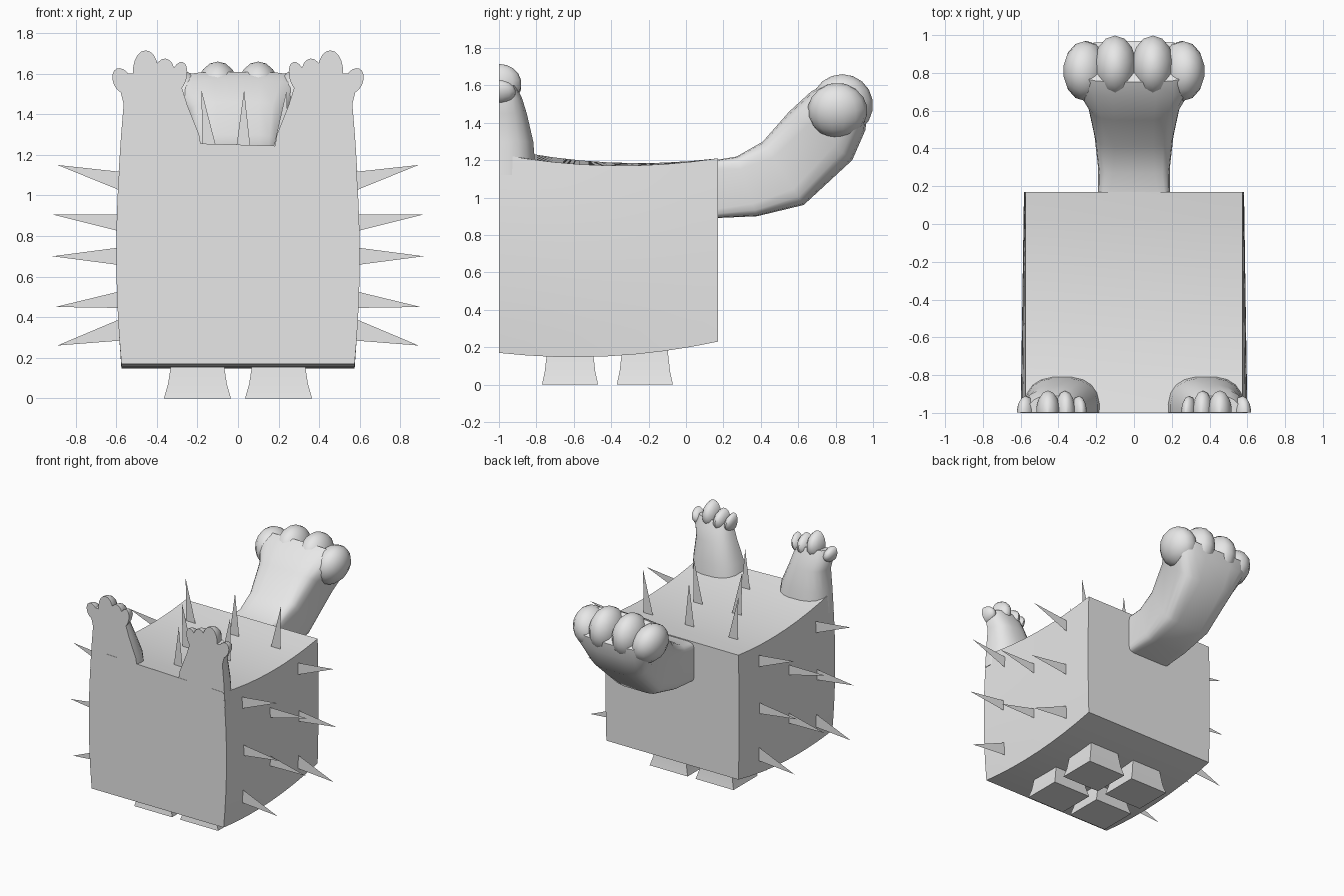
import bpy, bmesh, math
from mathutils import Vector, Matrix

cube = bpy.data.objects.get("Cube")
if cube:
    bpy.data.objects.remove(cube, do_unlink=True)

grey = bpy.data.materials.new("light grey")
grey.use_nodes = True
grey.diffuse_color = (0.8, 0.8, 0.8, 1)
grey.node_tree.nodes["Principled BSDF"].inputs["Base Color"].default_value = (0.8, 0.8, 0.8, 1)


def finish(bm, name, angle=35):
    bmesh.ops.recalc_face_normals(bm, faces=bm.faces)
    mesh = bpy.data.meshes.new(name)
    bm.to_mesh(mesh)
    bm.free()
    obj = bpy.data.objects.new(name, mesh)
    bpy.context.collection.objects.link(obj)
    mesh.materials.append(grey)
    bpy.ops.object.select_all(action='DESELECT')
    bpy.context.view_layer.objects.active = obj
    obj.select_set(True)
    bpy.ops.object.shade_smooth_by_angle(angle=math.radians(angle))
    return obj


def loft(bm, rings):
    loops = [[bm.verts.new(p) for p in ring] for ring in rings]
    n = len(loops[0])
    for a, b in zip(loops, loops[1:]):
        for i in range(n):
            j = (i + 1) % n
            bm.faces.new((a[i], a[j], b[j], b[i]))
    bm.faces.new(loops[0][::-1])
    bm.faces.new(loops[-1])


def superellipse(n, power):
    pts = []
    for i in range(n):
        t = 2 * math.pi * (i + 0.5) / n
        c, s = math.cos(t), math.sin(t)
        pts.append((math.copysign(abs(c) ** power, c), math.copysign(abs(s) ** power, s)))
    return pts


def blob(bm, centre, radii, tilt=0):
    m = (Matrix.Translation(centre) @ Matrix.Rotation(tilt, 4, 'Y')
         @ Matrix.Diagonal((*radii, 1)))
    bmesh.ops.create_uvsphere(bm, u_segments=14, v_segments=9, radius=1, matrix=m)


# Body: a box with gently bowed sides, top and underside
bm = bmesh.new()
bmesh.ops.create_cube(bm, size=2)
bmesh.ops.subdivide_edges(bm, edges=bm.edges[:], cuts=7, use_grid_fill=True)
for v in bm.verts:
    a, b, c = v.co
    front = (1 - b) / 2
    top = 1.18 - 0.02 * b + 0.05 * b * b - 0.017 * a * front
    low = 0.152 + 0.03 * b + 0.048 * b * b
    v.co = (a * (0.575 + 0.025 * (1 - c * c) * (0.3 + front * 0.7)),
            -0.415 + 0.585 * b, low + (top - low) * (c + 1) / 2)
finish(bm, "body")

# Legs: four flared square stubs
for side, sx in (("left", 1), ("right", -1)):
    for end, y in (("front", -0.62), ("back", -0.22)):
        bm = bmesh.new()
        loft(bm, [[(sx * 0.2 + i * w, y + j * d, z)
                   for i, j in ((-1, -1), (1, -1), (1, 1), (-1, 1))]
                  for z, w, d in ((0, 0.165, 0.15), (0.07, 0.145, 0.135), (0.2, 0.125, 0.12))])
        finish(bm, f"{end}_leg_{side}", 20)

# Ears: paw shapes with a flat front, domed behind
palm = [(1.12, 0.16, 0.59, 0.2), (1.3, 0.19, 0.578, 0.185), (1.45, 0.25, 0.565, 0.15),
        (1.53, 0.275, 0.585, 0.125), (1.6, 0.3, 0.56, 0.09)]
fingers = [(0.292, 1.585, 0.04, 0.075, 0.09, -0.25), (0.365, 1.59, 0.055, 0.085, 0.12, -0.1),
           (0.455, 1.61, 0.065, 0.105, 0.12, 0), (0.572, 1.565, 0.045, 0.065, 0.09, 0.4)]
for side, sx in (("left", 1), ("right", -1)):
    bm = bmesh.new()
    shape = superellipse(20, 0.75)
    loft(bm, [[(sx * ((lo + hi) / 2 + p * (hi - lo) / 2), -1 + q * depth, z)
               for p, q in shape] for z, lo, hi, depth in palm])
    for x, z, rx, rz, ry, tilt in fingers:
        blob(bm, (sx * x, -1, z), (rx, ry, rz), sx * tilt)
    cut = bmesh.ops.bisect_plane(bm, geom=bm.verts[:] + bm.edges[:] + bm.faces[:],
                                 plane_co=(0, -0.999, 0), plane_no=(0, 1, 0), clear_inner=True)
    edges = [e for e in cut["geom_cut"] if isinstance(e, bmesh.types.BMEdge)]
    bmesh.ops.edgeloop_fill(bm, edges=edges)
    finish(bm, f"ear_{side}", 45)

# Tail: squarish arm curving up, given as upper point, lower point, half width
sections = [(0.15, 1.2, 0.15, 0.89, 0.19), (0.27, 1.22, 0.38, 0.9, 0.19),
            (0.41, 1.3, 0.63, 0.96, 0.21), (0.55, 1.46, 0.89, 1.2, 0.25),
            (0.67, 1.57, 0.96, 1.36, 0.33), (0.75, 1.61, 0.97, 1.45, 0.34)]
bm = bmesh.new()
rings = []
for k, (y1, z1, y2, z2, w) in enumerate(sections):
    up, down = Vector((0, y1, z1)), Vector((0, y2, z2))
    mid, half = (up + down) / 2, (up - down) / 2
    rings.append([mid + half * q + Vector((w * p, 0, 0))
                  for p, q in superellipse(20, 0.2 + 0.09 * k)])
loft(bm, rings)
finish(bm, "tail", 40)

# Toes at the end of the tail
bm = bmesh.new()
for sx in (1, -1):
    blob(bm, (sx * 0.1, 0.835, 1.495), (0.115, 0.165, 0.165))
    blob(bm, (sx * 0.255, 0.81, 1.465), (0.118, 0.16, 0.15), sx * 0.3)
finish(bm, "tail_toes", 50)


# Spikes: thin flat triangles standing out of the sides and top
def spike(bm, y, *points):
    bm.faces.new([bm.verts.new((x, y, z)) for x, z in points])


rows = [(1.02, 1.115, 0.89, 1.15), (0.82, 0.905, 0.91, 0.905), (0.655, 0.745, 0.915, 0.7),
        (0.445, 0.53, 0.9, 0.45), (0.285, 0.395, 0.89, 0.26)]
for side, sx in (("left", 1), ("right", -1)):
    bm = bmesh.new()
    for k, (lo, hi, tx, tz) in enumerate(rows):
        for y in ((-0.44,) if k % 2 else (-0.08, -0.78)):
            spike(bm, y, (sx * 0.57, lo), (sx * tx, tz), (sx * 0.57, hi))
    finish(bm, f"side_spikes_{side}")

bm = bmesh.new()
for x, tip, y in ((-0.35, -0.4, -0.08), (0.025, 0.03, -0.08), (0.38, 0.43, -0.08),
                  (-0.13, -0.18, -0.44), (0.2, 0.24, -0.44), (0.025, 0.03, -0.78)):
    spike(bm, y, (x - 0.045, 1.15), (x + 0.045, 1.15), (tip, 1.52))
finish(bm, "top_spikes")
